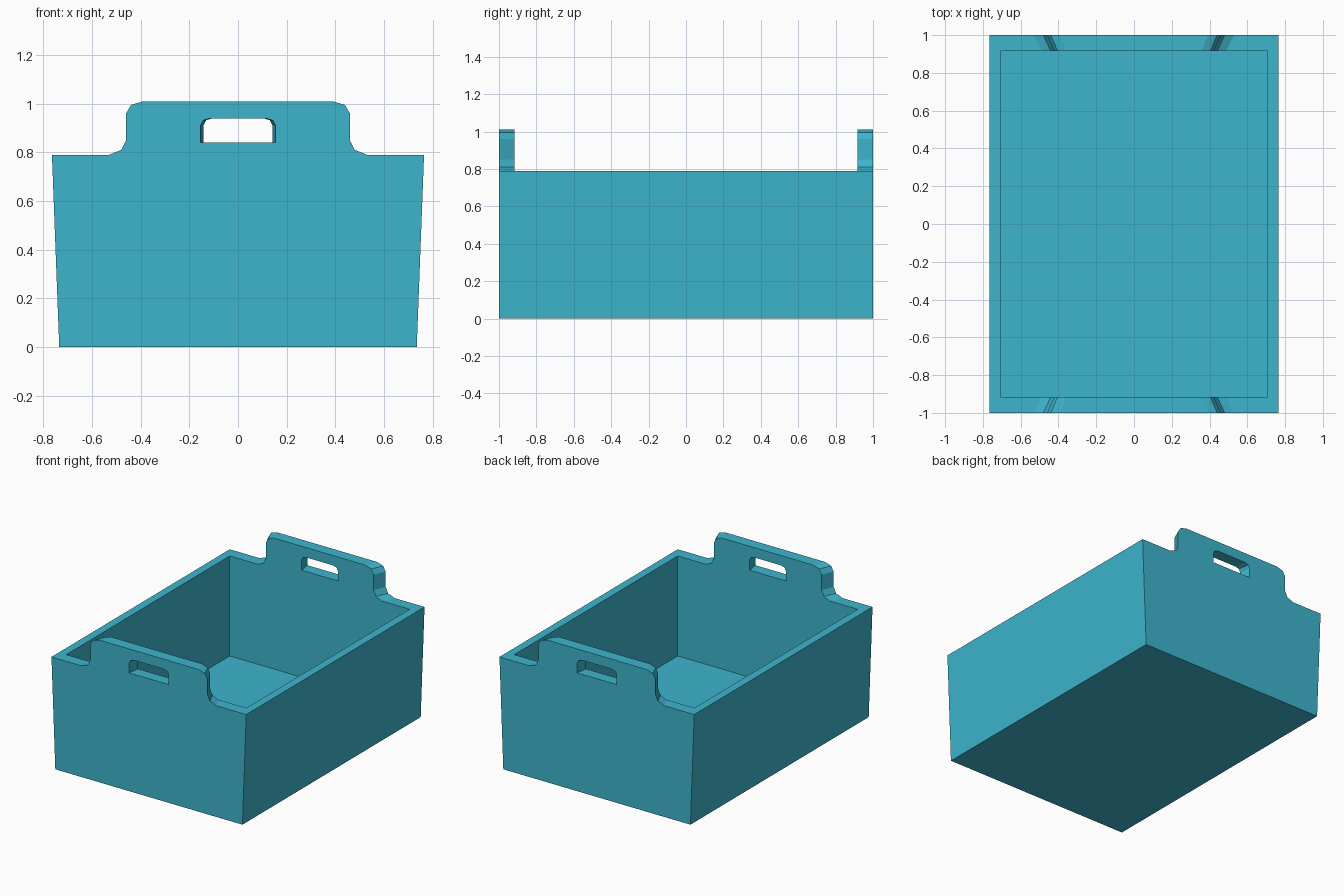
import bpy, bmesh

if "Cube" in bpy.data.objects:
    bpy.data.objects.remove(bpy.data.objects["Cube"])

TAPER = 0.92                 # inner end faces are narrower in x
YO, YI, RIM = 1.0, 0.917, 0.79

# half outline of the raised handle, and of the grip slot (x, z)
handle = [(0.53, RIM), (0.48, 0.81), (0.46, 0.85), (0.46, 0.96),
          (0.44, 0.995), (0.39, 1.01), (0, 1.01)]
slot = [(0, 0.94), (0.115, 0.94), (0.143, 0.932), (0.155, 0.91), (0.155, 0.84), (0, 0.84)]

bm = bmesh.new()


def ring(points, y):
    return [bm.verts.new((x, y, z)) for x, z in points]


def shrink(points):
    return [(x * TAPER, z) for x, z in points]


def strip(a, b):
    for i in range(len(a) - 1):
        bm.faces.new((a[i], a[i + 1], b[i + 1], b[i]))


# one quarter of the crate: outer shell, inner shell, mid section at y = 0
outer_pts = [(0, 0), (0.735, 0), (0.765, RIM)]
inner_pts = [(0, 0.08), (0.707, 0.08), (0.707, RIM)]
out, inn = ring(outer_pts, -YO), ring(inner_pts, -YI)
out_mid, inn_mid = ring(outer_pts, 0), ring(inner_pts, 0)
h_out, h_in = ring(handle, -YO), ring(shrink(handle), -YI)
s_out, s_in = ring(slot, -YO), ring(shrink(slot), -YI)

bm.faces.new(out + h_out + s_out)      # end wall outside
bm.faces.new(inn + h_in + s_in)        # end wall inside
strip(out, out_mid)                    # underside and side wall
strip(inn, inn_mid)                    # floor and inner side wall
strip(h_out, h_in)                     # handle edge
strip(s_out, s_in)                     # slot edge
bm.faces.new((out[2], h_out[0], h_in[0], inn[2]))        # end rim
bm.faces.new((out[2], inn[2], inn_mid[2], out_mid[2]))   # side rim

# mirror the quarter into the whole crate
for axis in 'XY':
    bmesh.ops.mirror(bm, geom=bm.verts[:] + bm.edges[:] + bm.faces[:],
                     axis=axis, merge_dist=0.0001)
bmesh.ops.remove_doubles(bm, verts=bm.verts[:], dist=0.0001)
bmesh.ops.recalc_face_normals(bm, faces=bm.faces[:])

mesh = bpy.data.meshes.new("crate")
bm.to_mesh(mesh)
bm.free()

mat = bpy.data.materials.new("turquoise")
mat.diffuse_color = (0.047, 0.46, 0.61, 1)
mat.use_nodes = True
mat.node_tree.nodes["Principled BSDF"].inputs["Base Color"].default_value = mat.diffuse_color
mesh.materials.append(mat)
crate = bpy.data.objects.new("crate", mesh)
bpy.context.collection.objects.link(crate)
